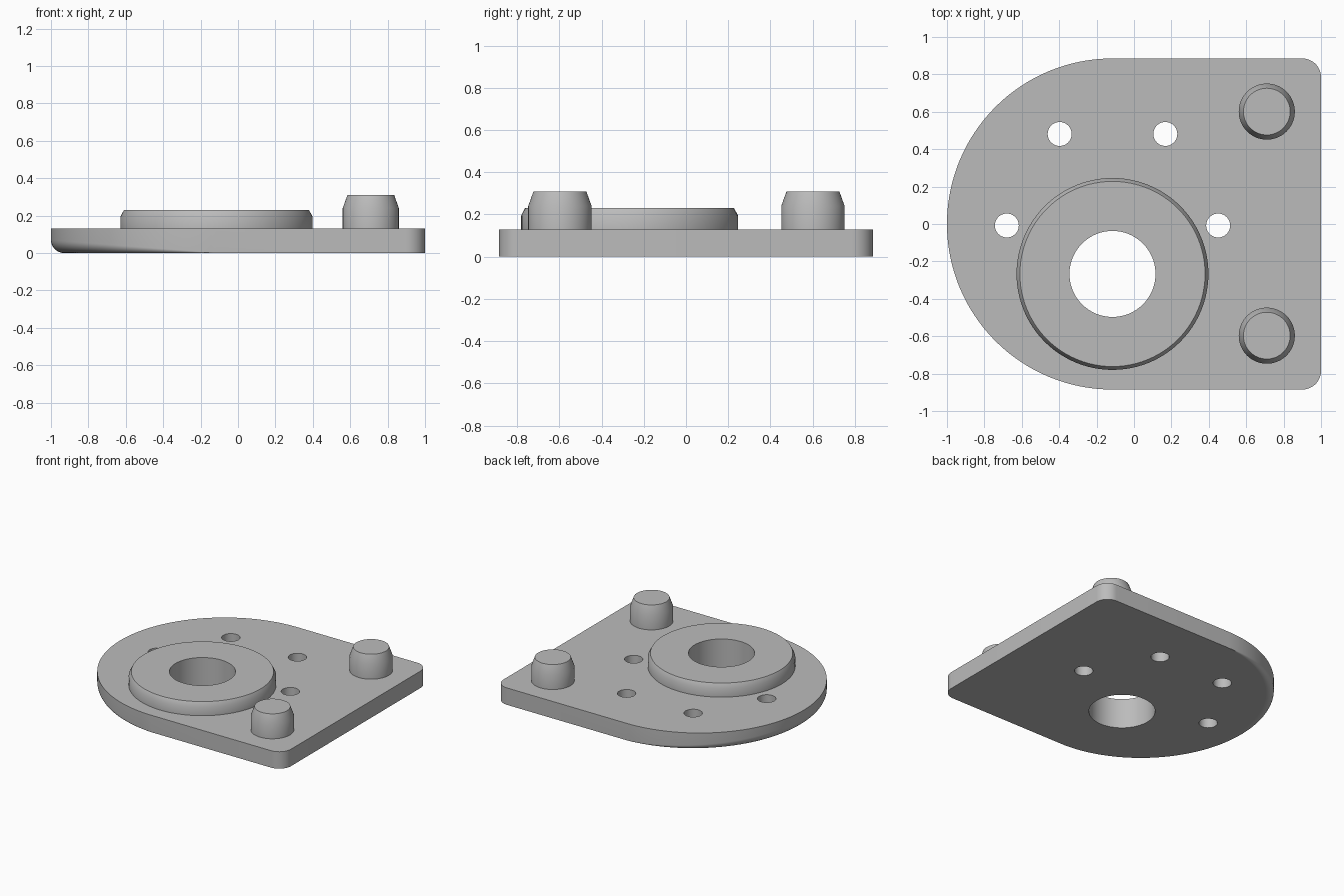
import bpy
import bmesh
from math import sin, cos, pi, radians

if "Cube" in bpy.data.objects:
    bpy.data.objects.remove(bpy.data.objects["Cube"])

grey = bpy.data.materials.new("machined grey")
grey.use_nodes = True
colour = (0.5, 0.5, 0.5, 1)
grey.diffuse_color = colour
grey.node_tree.nodes["Principled BSDF"].inputs["Base Color"].default_value = colour

PLATE_TOP = 0.13
ROUND_X, ROUND_R = -0.115, 0.885
BORE = (-0.115, -0.267, 0.23)


def add_object(name, bm):
    mesh = bpy.data.meshes.new(name)
    bm.to_mesh(mesh)
    bm.free()
    obj = bpy.data.objects.new(name, mesh)
    bpy.context.collection.objects.link(obj)
    mesh.materials.append(grey)
    return obj


def finish(obj):
    # Smooth round walls, keep level faces flat
    bpy.ops.object.select_all(action='DESELECT')
    obj.select_set(True)
    bpy.context.view_layer.objects.active = obj
    bpy.ops.object.shade_smooth_by_angle(angle=radians(35))
    for p in obj.data.polygons:
        if abs(p.normal.z) > 0.9999:
            p.use_smooth = False


def lathe(name, x, y, profile, sides=96):
    # Revolve (radius, z) points about a vertical axis
    bm = bmesh.new()
    verts = [bm.verts.new((r, 0, z)) for r, z in profile]
    edges = [bm.edges.new(pair) for pair in zip(verts, verts[1:])]
    bmesh.ops.spin(bm, geom=verts + edges, cent=(0, 0, 0), axis=(0, 0, 1),
                   angle=2 * pi, steps=sides, use_duplicate=False)
    bmesh.ops.remove_doubles(bm, verts=bm.verts, dist=1e-5)
    bmesh.ops.recalc_face_normals(bm, faces=bm.faces)
    bmesh.ops.translate(bm, verts=bm.verts, vec=(x, y, 0))
    obj = add_object(name, bm)
    finish(obj)
    return obj


def arc(cx, cy, r, start, end, steps):
    # Points with their outward directions
    for i in range(steps + 1):
        a = radians(start + (end - start) * i / steps)
        yield cx + r * cos(a), cy + r * sin(a), cos(a), sin(a)


# Plate: rounded left end, two small corners, fillet below that fades out
outline = list(arc(ROUND_X, 0, ROUND_R, 90, 270, 96))
outline += arc(0.9, -0.785, 0.1, -90, 0, 12)
outline += arc(0.9, 0.785, 0.1, 0, 90, 12)
FILLET_STEPS = 10
bm = bmesh.new()
rings = [[bm.verts.new((x, y, PLATE_TOP)) for x, y, nx, ny in outline]]
for k in range(FILLET_STEPS + 1):
    a = pi / 2 * k / FILLET_STEPS
    ring = []
    for x, y, nx, ny in outline:
        r = 0.07 * max(0, -nx)
        inset = r * (1 - cos(a))
        ring.append(bm.verts.new((x - nx * inset, y - ny * inset, r * (1 - sin(a)))))
    rings.append(ring)
n = len(outline)
for upper, lower in zip(rings, rings[1:]):
    for i in range(n):
        j = (i + 1) % n
        bm.faces.new((upper[i], lower[i], lower[j], upper[j]))
bm.faces.new(rings[0])
bm.faces.new(rings[-1][::-1])
bmesh.ops.remove_doubles(bm, verts=bm.verts, dist=1e-5)
bmesh.ops.recalc_face_normals(bm, faces=bm.faces)
plate = add_object("base_plate", bm)

# Bore and four screw holes on a pitch circle
holes = [BORE]
for angle in (0, 60, 120, 180):
    a = radians(angle)
    holes.append((ROUND_X + 0.565 * cos(a), -0.008 + 0.565 * sin(a), 0.064))
bm = bmesh.new()
for x, y, r in holes:
    made = bmesh.ops.create_cone(bm, cap_ends=True, segments=96 if r > 0.1 else 48,
                                 radius1=r, radius2=r, depth=1)
    bmesh.ops.translate(bm, verts=made["verts"], vec=(x, y, 0))
cutter = add_object("hole_cutter", bm)
cutter.hide_render = True
cut = plate.modifiers.new("holes", 'BOOLEAN')
cut.operation = 'DIFFERENCE'
cut.solver = 'EXACT'
cut.object = cutter
bpy.context.view_layer.objects.active = plate
bpy.ops.object.modifier_apply(modifier=cut.name)
bpy.data.objects.remove(cutter)
finish(plate)

# Raised ring around the bore, chamfered at the top
lathe("raised_ring", BORE[0], BORE[1],
      [(0.513, PLATE_TOP), (0.513, 0.195), (0.495, 0.23), (BORE[2], 0.23), (BORE[2], PLATE_TOP)])

# Locating pegs with tapered tips
for side, y in (("front", -0.597), ("back", 0.601)):
    lathe(side + "_peg", 0.71, y,
          [(0.15, PLATE_TOP), (0.15, 0.24), (0.125, 0.31), (0, 0.31)], 64)
